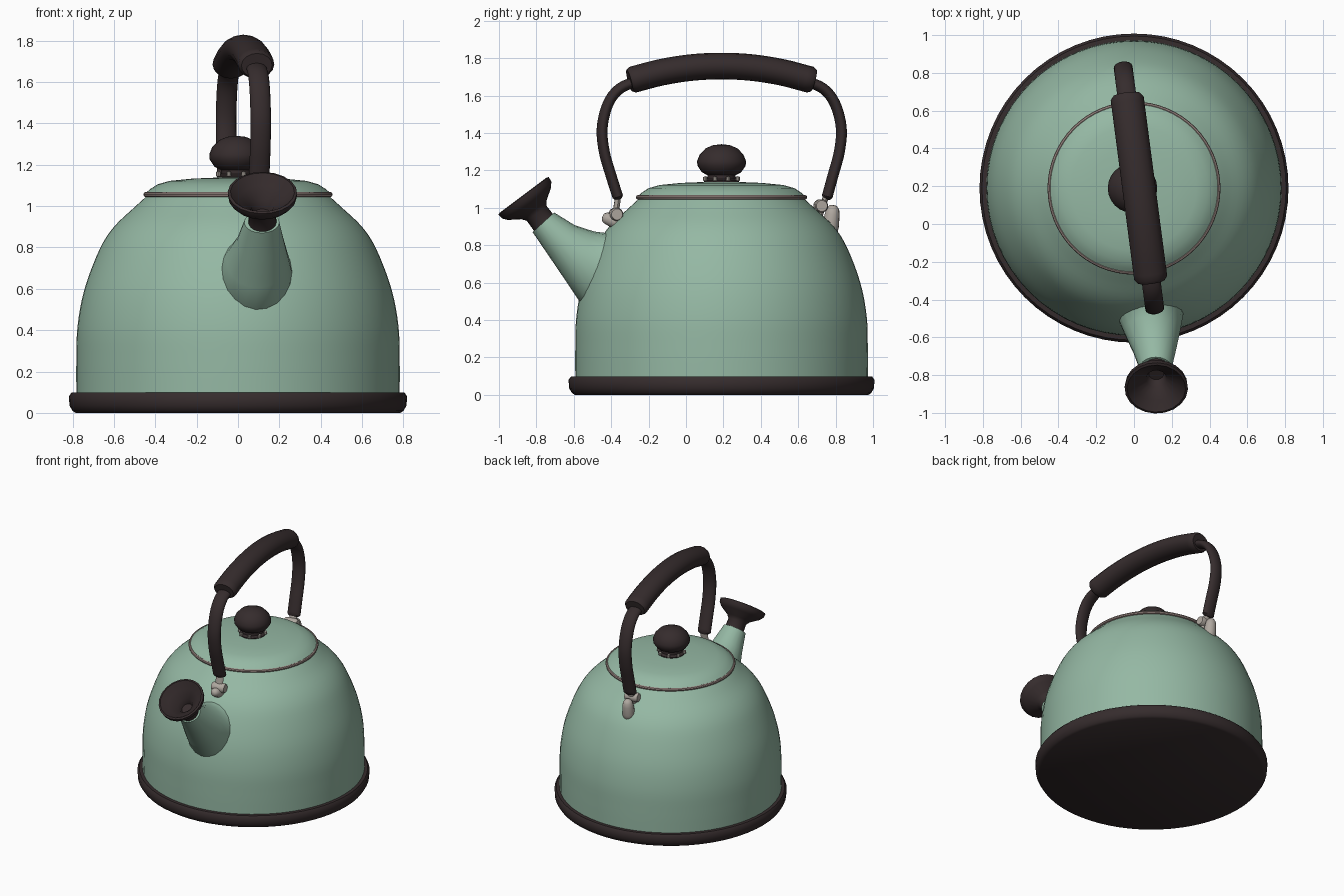
import bpy, bmesh, math
from mathutils import Vector

if "Cube" in bpy.data.objects:
    bpy.data.objects.remove(bpy.data.objects["Cube"])

CY = 0.19  # kettle axis in y


def material(name, rgb):
    m = bpy.data.materials.new(name)
    m.diffuse_color = (*rgb, 1)
    m.use_nodes = True
    m.node_tree.nodes["Principled BSDF"].inputs["Base Color"].default_value = m.diffuse_color
    return m


GREEN = material("sage_enamel", (0.30, 0.48, 0.37))
DARK = material("dark_plastic", (0.036, 0.025, 0.026))
METAL = material("warm_metal", (0.43, 0.39, 0.35))
TRIM = material("lid_trim", (0.33, 0.25, 0.23))


def finish(name, bm, mat, angle=40):
    bmesh.ops.remove_doubles(bm, verts=bm.verts, dist=1e-5)
    bmesh.ops.recalc_face_normals(bm, faces=bm.faces)
    me = bpy.data.meshes.new(name)
    bm.to_mesh(me)
    bm.free()
    me.materials.append(mat)
    ob = bpy.data.objects.new(name, me)
    bpy.context.collection.objects.link(ob)
    bpy.ops.object.select_all(action='DESELECT')
    ob.select_set(True)
    bpy.context.view_layer.objects.active = ob
    bpy.ops.object.shade_smooth_by_angle(angle=math.radians(angle))
    return ob


def loft(name, rings, mat, sides=16, angle=40):
    """Skin ellipses given as (centre, half axis u, half axis v); ends are capped."""
    bm = bmesh.new()
    loops = []
    for c, u, v in rings:
        loops.append([bm.verts.new(Vector(c) + Vector(u) * math.cos(t) + Vector(v) * math.sin(t))
                      for t in (2 * math.pi * i / sides for i in range(sides))])
    for a, b in zip(loops, loops[1:]):
        for i in range(sides):
            j = (i + 1) % sides
            bm.faces.new((a[i], a[j], b[j], b[i]))
    bm.faces.new(loops[0])
    bm.faces.new(loops[-1])
    return finish(name, bm, mat, angle)


def lathe(name, profile, mat, origin=(0, CY, 0), axis=(0, 0, 1), sides=64, angle=40):
    """Revolve (radius, height) points about an axis through origin."""
    w = Vector(axis).normalized()
    u = w.orthogonal().normalized()
    v = w.cross(u)
    o = Vector(origin)
    return loft(name, [(o + w * h, u * max(r, 0.001), v * max(r, 0.001)) for r, h in profile],
                mat, sides, angle)


def spline(pts, steps=5):
    """Catmull-Rom curve through the points."""
    p = [Vector(q) for q in pts]
    p = [2 * p[0] - p[1]] + p + [2 * p[-1] - p[-2]]
    out = []
    for a, b, c, d in zip(p, p[1:], p[2:], p[3:]):
        for k in range(steps):
            t = k / steps
            out.append(0.5 * (2 * b + (c - a) * t + (2 * a - 5 * b + 4 * c - d) * t * t
                              + (3 * b - a - 3 * c + d) * t ** 3))
    return out + [p[-2]]


def handle_x(y):
    return 0.11 - 0.131 * (y + 0.45)


SIDE = Vector((1, 0.131, 0)).normalized()  # across the slightly turned handle


def sweep(name, yz, wide, thick, mat, sides=16, ends=()):
    """Sweep an ellipse along a path in the handle plane."""
    pts = [Vector((handle_x(y), y, z)) for y, z in spline(yz)]
    rings = []
    for i, p in enumerate(pts):
        t = (pts[min(i + 1, len(pts) - 1)] - pts[max(i - 1, 0)]).normalized()
        n = t.cross(SIDE).normalized()
        rings.append((p, SIDE * wide, n * thick, t))
    first, last = rings[0], rings[-1]
    full = [r[:3] for r in rings]
    for s, d in ends:  # rounded end caps
        full.insert(0, (first[0] - first[3] * d, first[1] * s, first[2] * s))
        full.append((last[0] + last[3] * d, last[1] * s, last[2] * s))
    return loft(name, full, mat, sides)


# Base and body
lathe("base", [(0, 0), (0.785, 0), (0.80, 0.01), (0.815, 0.035), (0.818, 0.08),
               (0.805, 0.098), (0.77, 0.10), (0, 0.10)], DARK)
body = spline([(0.782, 0.09, 0), (0.782, 0.25, 0), (0.776, 0.42, 0), (0.742, 0.60, 0),
               (0.67, 0.79, 0), (0.60, 0.90, 0), (0.50, 0.995, 0), (0.44, 1.05, 0)], 4)
lathe("body", [(0, 0.09)] + [(p.x, p.y) for p in body] + [(0, 1.05)], GREEN)

# Lid with its trim ring
lathe("lid", [(0, 1.05), (0.445, 1.05), (0.447, 1.063), (0.425, 1.082), (0.39, 1.105),
              (0.33, 1.122), (0.22, 1.133), (0.1, 1.138), (0, 1.14)], GREEN)
ring = [(0.447 + 0.011 * math.cos(t), 1.056 + 0.012 * math.sin(t))
        for t in (2 * math.pi * k / 8 for k in range(9))]
lathe("lid_trim_ring", [(0.43, 1.046)] + ring[5:8] + ring[:4] + [(0.43, 1.066)], TRIM)

# Knob, collar and pegs
KX = -0.008
lathe("knob_collar", [(0, 1.125), (0.09, 1.125), (0.095, 1.145), (0.075, 1.155),
                      (0.075, 1.19), (0, 1.19)], DARK, (KX, CY, 0), sides=24)
lathe("knob", [(0, 1.172), (0.07, 1.172), (0.105, 1.19), (0.129, 1.225), (0.131, 1.25),
               (0.117, 1.285), (0.085, 1.318), (0.045, 1.335), (0, 1.34)], DARK,
      (KX, CY, 0), sides=24, angle=60)
for k in range(8):
    a = 2 * math.pi * (k + 0.5) / 8
    lathe(f"collar_peg_{k + 1}", [(0, 0), (0.011, 0.002), (0.011, 0.022), (0, 0.026)], METAL,
          (KX + 0.094 * math.cos(a), CY + 0.094 * math.sin(a), 1.143), sides=8)

# Spout: lower edge, upper edge, half width, centre x
spout = []
for (y0, z0), (y1, z1), w, x in (((-0.50, 0.46), (-0.28, 0.94), 0.185, 0.085),
                                 ((-0.57, 0.50), (-0.40, 0.862), 0.175, 0.085),
                                 ((-0.64, 0.605), (-0.49, 0.873), 0.15, 0.095),
                                 ((-0.735, 0.745), (-0.595, 0.907), 0.115, 0.108),
                                 ((-0.82, 0.87), (-0.705, 0.975), 0.085, 0.115)):
    spout.append(((x, (y0 + y1) / 2, (z0 + z1) / 2), (w, 0, 0),
                  (0, (y1 - y0) / 2, (z1 - z0) / 2)))
loft("spout", spout, GREEN, 20, 50)

# Funnel-shaped whistle on the spout
lathe("whistle", [(0, -0.01), (0.068, -0.01), (0.066, 0.06), (0.085, 0.085), (0.145, 0.125),
                  (0.165, 0.15), (0.168, 0.178), (0.155, 0.182), (0.11, 0.14),
                  (0.055, 0.095), (0.04, 0.05), (0, 0.05)], DARK,
      (0.118, -0.762, 0.922), (0, -0.60, 0.80), 20)

# Handle: two curved legs and a thick arched grip
sweep("front_handle_leg", [(-0.365, 1.06), (-0.40, 1.17), (-0.437, 1.30), (-0.448, 1.43),
                           (-0.415, 1.56), (-0.35, 1.64), (-0.25, 1.68)],
      0.05, 0.029, DARK, ends=((0.6, 0.015),))
sweep("back_handle_leg", [(0.755, 1.06), (0.785, 1.17), (0.82, 1.30), (0.83, 1.43),
                          (0.795, 1.56), (0.73, 1.64), (0.63, 1.68)],
      0.05, 0.029, DARK, ends=((0.6, 0.015),))
sweep("grip", [(-0.285, 1.685), (-0.13, 1.725), (0.03, 1.75), (0.19, 1.758), (0.35, 1.75),
               (0.51, 1.725), (0.665, 1.685)], 0.088, 0.071, DARK, 16, ((0.85, 0.018),))

# Metal lugs and straps joining the handle to the body
sweep("front_strap", [(-0.385, 0.93), (-0.372, 1.0), (-0.362, 1.07)], 0.03, 0.016, METAL, 10)
sweep("back_strap", [(0.715, 0.96), (0.735, 1.02), (0.755, 1.08)], 0.03, 0.016, METAL, 10)
drop = [(0, 0), (0.026, 0.006), (0.042, 0.03), (0.045, 0.06), (0.04, 0.12),
        (0.034, 0.15), (0.02, 0.168), (0, 0.172)]
lathe("back_lug", drop, METAL, (handle_x(0.76), 0.765, 0.845), (0, 0.14, 1), 14, 60)
lathe("front_lug", [(r * 0.85, h * 0.7) for r, h in drop], METAL,
      (handle_x(-0.37), -0.335, 0.91), (0, -0.9, 0.35), 14, 60)
for name, y, z in (("front_pivot_pin", -0.375, 0.965), ("back_pivot_pin", 0.72, 1.01)):
    lathe(name, [(0, -0.05), (0.03, -0.05), (0.036, -0.035), (0.036, 0.035),
                 (0.03, 0.05), (0, 0.05)], METAL, (handle_x(y), y, z), SIDE, 12)
